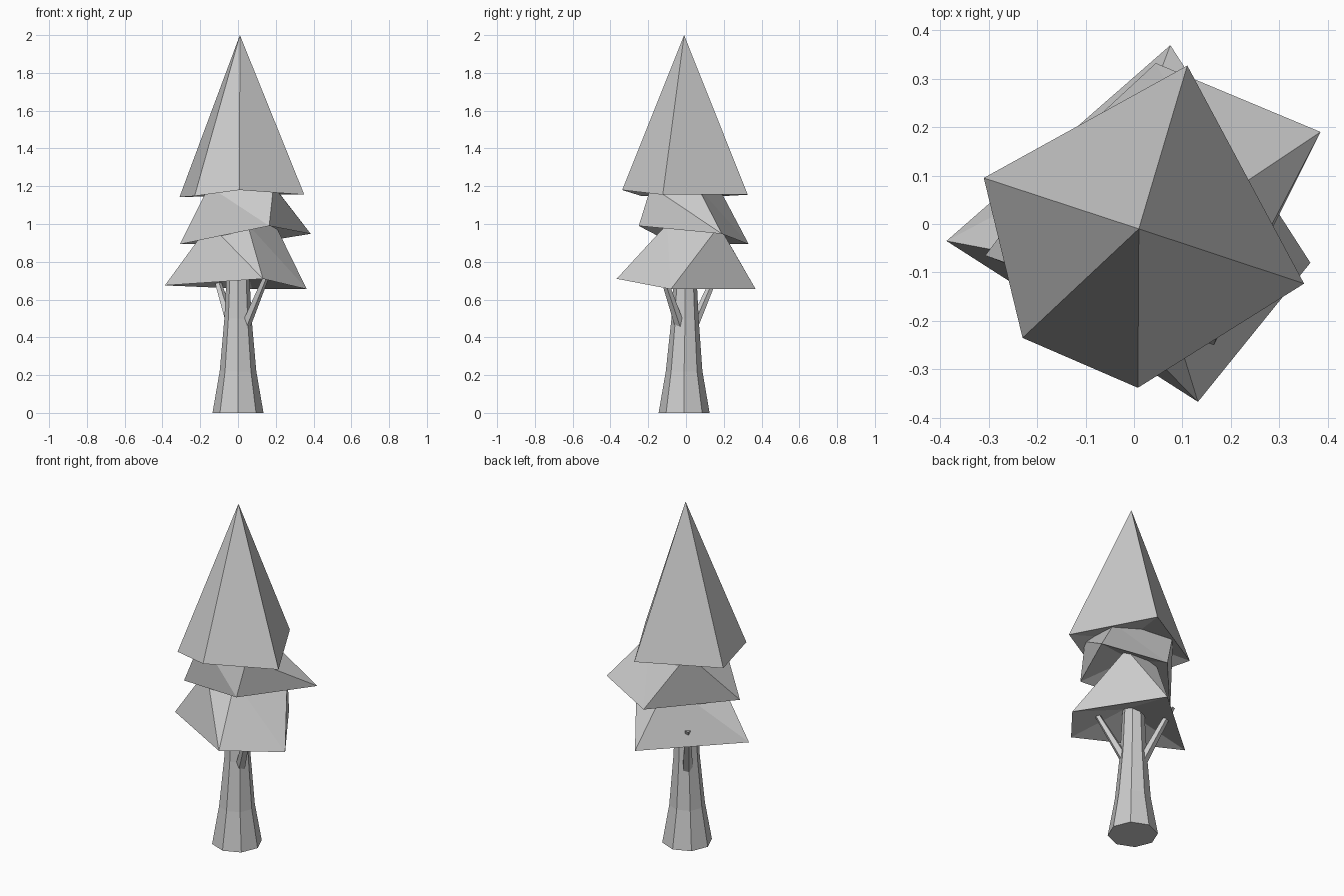
import bpy, math
from mathutils import Vector

if "Cube" in bpy.data.objects:
    bpy.data.objects.remove(bpy.data.objects["Cube"])


def make(name, verts, faces):
    me = bpy.data.meshes.new(name)
    me.from_pydata(verts, [], faces)
    me.update()
    ob = bpy.data.objects.new(name, me)
    bpy.context.collection.objects.link(ob)
    return ob


def hollow_centre(ring, lift):
    """Middle of a ring, raised to make a hollow underside."""
    n = len(ring)
    x, y, z = (sum(c) / n for c in zip(*ring))
    return (x, y, z + lift)


def tier(name, low, high, lift):
    """Twisted foliage tier: lower ring joined to upper ring, hollow below."""
    n = len(low)
    faces = []
    for i in range(n):
        j = (i + 1) % n
        faces += [(i, j, n + i), (j, n + j, n + i), (j, i, 2 * n)]
    for k in range(1, n - 1):
        faces.append((n, n + k, n + k + 1))
    return make(name, low + high + [hollow_centre(low, lift)], faces)


def tube(name, rings, sides):
    """Closed stack of rings, each given as (centre, radius)."""
    verts, faces = [], []
    for c, r in rings:
        for i in range(sides):
            a = 2 * math.pi * i / sides
            verts.append(Vector(c) + Vector((math.cos(a), math.sin(a), 0)) * r)
    for k in range(len(rings) - 1):
        for i in range(sides):
            j = (i + 1) % sides
            faces.append((k * sides + i, k * sides + j,
                          (k + 1) * sides + j, (k + 1) * sides + i))
    faces.append(tuple(reversed(range(sides))))
    faces.append(tuple(range(len(verts) - sides, len(verts))))
    return make(name, verts, faces)


# Flared eight-sided trunk
tube("trunk", [((0, -0.01, 0), 0.135), ((0, -0.01, 0.22), 0.097),
               ((0, -0.005, 0.5), 0.072), ((0, -0.005, 0.78), 0.058)], 8)

# Two thin branches reaching up into the foliage
for name, start, end in (
        ("front_branch", (0.03, -0.025, 0.44), (0.16, -0.13, 0.75)),
        ("back_branch", (-0.03, 0.03, 0.44), (-0.125, 0.165, 0.75))):
    tube(name, [(start, 0.03), (end, 0.017)], 5)

# Bottom and middle foliage tiers
tier("bottom_foliage",
     [(-0.387, -0.035, 0.675), (0.132, -0.367, 0.71),
      (0.364, -0.08, 0.655), (0.075, 0.369, 0.655)],
     [(-0.15, -0.08, 1.0), (0.05, -0.10, 1.0),
      (0.20, 0.175, 0.99), (0.0, 0.17, 1.0)], 0.09)
tier("middle_foliage",
     [(-0.307, -0.065, 0.893), (0.165, -0.25, 0.99),
      (0.385, 0.19, 0.948), (0.045, 0.332, 0.893)],
     [(-0.155, -0.12, 1.2), (0.188, -0.185, 1.2),
      (0.19, 0.06, 1.2), (-0.13, 0.17, 1.2)], 0.10)

# Tall five-sided tree top
base = [(0.11, 0.327, 1.155), (-0.31, 0.095, 1.142), (-0.23, -0.235, 1.148),
        (0.008, -0.338, 1.18), (0.351, -0.123, 1.155)]
faces = []
for i in range(5):
    j = (i + 1) % 5
    faces += [(i, j, 5), (j, i, 6)]
make("top_foliage", base + [(0.01, -0.01, 2.0), hollow_centre(base, 0.08)], faces)
